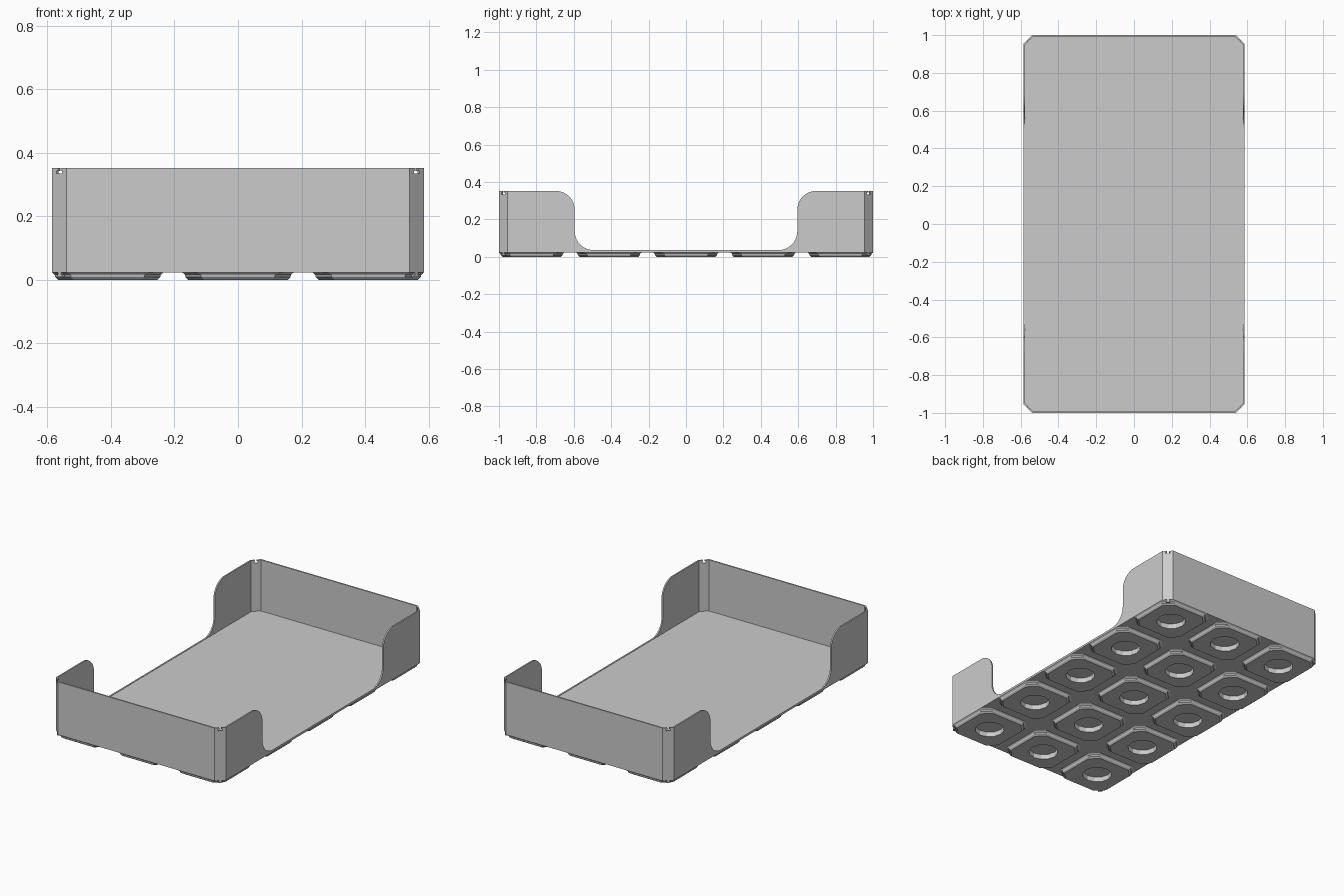
import bpy, bmesh, math
from mathutils import Vector

cube = bpy.data.objects.get("Cube")
if cube:
    bpy.data.objects.remove(cube, do_unlink=True)

HX, HY, CH = 0.585, 1.0, 0.045        # half width, half length, corner chamfer
WALL, TOP = 0.009, 0.352              # wall thickness and height
BASE, FLOOR = 0.023, 0.034            # underside and top of the floor plate
PITCH_X, PITCH_Y = 0.41, 0.4125

grey = bpy.data.materials.new("light_grey")
grey.use_nodes = True
color = (0.6, 0.6, 0.6, 1)
grey.diffuse_color = color
grey.node_tree.nodes["Principled BSDF"].inputs["Base Color"].default_value = color


def octagon(hx, hy, c, z, cx=0, cy=0):
    quarter = [(hx, hy - c), (hx - c, hy)]
    pts = []
    for sx, sy in ((1, 1), (-1, 1), (-1, -1), (1, -1)):
        pair = quarter if sx * sy > 0 else quarter[::-1]
        pts += [Vector((cx + sx * x, cy + sy * y, z)) for x, y in pair]
    return pts


def loft(bm, rings):
    """Closed solid through a list of equal-length point rings."""
    loops = [[bm.verts.new(p) for p in ring] for ring in rings]
    n = len(loops[0])
    for a, b in zip(loops, loops[1:]):
        for i in range(n):
            j = (i + 1) % n
            bm.faces.new((a[i], a[j], b[j], b[i]))
    bm.faces.new(loops[0][::-1])
    bm.faces.new(loops[-1])


def finish(bm, name):
    bmesh.ops.recalc_face_normals(bm, faces=bm.faces)
    mesh = bpy.data.meshes.new(name)
    bm.to_mesh(mesh)
    bm.free()
    mesh.materials.append(grey)
    obj = bpy.data.objects.new(name, mesh)
    bpy.context.collection.objects.link(obj)
    return obj


def cut(target, cutter):
    mod = target.modifiers.new("cut", 'BOOLEAN')
    mod.operation, mod.solver, mod.object = 'DIFFERENCE', 'EXACT', cutter
    bpy.context.view_layer.objects.active = target
    bpy.ops.object.modifier_apply(modifier=mod.name)


def arc(cy, cz, r, start, end, steps=10):
    angles = [math.radians(start + (end - start) * i / steps) for i in range(steps + 1)]
    return [(cy + r * math.cos(a), cz + r * math.sin(a)) for a in angles]


def corner_prisms(bm, profile, n0, n1):
    """Extrude a (u, z) profile through each chamfered corner wall."""
    for sx in (1, -1):
        for sy in (1, -1):
            mid = Vector((sx * (HX - CH / 2), sy * (HY - CH / 2), 0))
            along = Vector((sx, -sy, 0)).normalized()
            out = Vector((sx, sy, 0)).normalized()
            loft(bm, [[mid + along * u + out * n + Vector((0, 0, z))
                       for u, z in profile] for n in (n0, n1)])


# Tray: floor plate and walls as one shell
bm = bmesh.new()
inner_ch = CH - WALL * (2 - math.sqrt(2))
loft(bm, [octagon(HX, HY, CH, BASE), octagon(HX, HY, CH, TOP),
          octagon(HX - WALL, HY - WALL, inner_ch, TOP),
          octagon(HX - WALL, HY - WALL, inner_ch, FLOOR)])
tray = finish(bm, "tray")

# Rounded openings in the long side walls
R, EDGE, LOW = 0.1, 0.595, FLOOR + 0.002
half = (arc(EDGE - R, LOW + R, R, -90, 0) + arc(EDGE + R, TOP - R, R, 180, 90)
        + [(EDGE + R, TOP + 0.1)])
outline = half + [(-y, z) for y, z in reversed(half)]
bm = bmesh.new()
loft(bm, [[Vector((x, y, z)) for y, z in outline] for x in (-1, 1)])
opening = finish(bm, "opening_cutter")

# T-shaped notches at the tops of the corners
right = [(0.012, TOP - 0.018), (0.012, TOP - 0.009), (0.006, TOP - 0.009), (0.006, TOP + 0.02)]
bm = bmesh.new()
corner_prisms(bm, right + [(-u, z) for u, z in reversed(right)], -0.03, 0.03)
notches = finish(bm, "notch_cutter")

# Matching tabs under the corners
right = [(0.012, 0.008), (0.012, 0.016), (0.006, 0.016), (0.006, BASE + 0.003)]
bm = bmesh.new()
corner_prisms(bm, right + [(-u, z) for u, z in reversed(right)], -0.012, -0.001)
finish(bm, "corner_tabs")

# Grid of tapered feet, with a round socket in each
feet_bm, hole_bm = bmesh.new(), bmesh.new()
levels = [(0, 0.157), (0.008, 0.165), (0.016, 0.167), (BASE, 0.175)]
for ix in range(-1, 2):
    for iy in range(-2, 3):
        cx, cy = ix * PITCH_X, iy * PITCH_Y
        loft(feet_bm, [octagon(h, h, 0.05, z, cx, cy) for z, h in levels])
        circle = arc(cx, cy, 0.085, 0, 330, 11)
        loft(hole_bm, [[Vector((x, y, z)) for x, y in circle] for z in (-0.02, 0.031)])
feet = finish(feet_bm, "feet")
sockets = finish(hole_bm, "socket_cutter")

for target, cutter in ((tray, opening), (tray, notches), (tray, sockets), (feet, sockets)):
    cut(target, cutter)
for cutter in (opening, notches, sockets):
    bpy.data.objects.remove(cutter, do_unlink=True)
